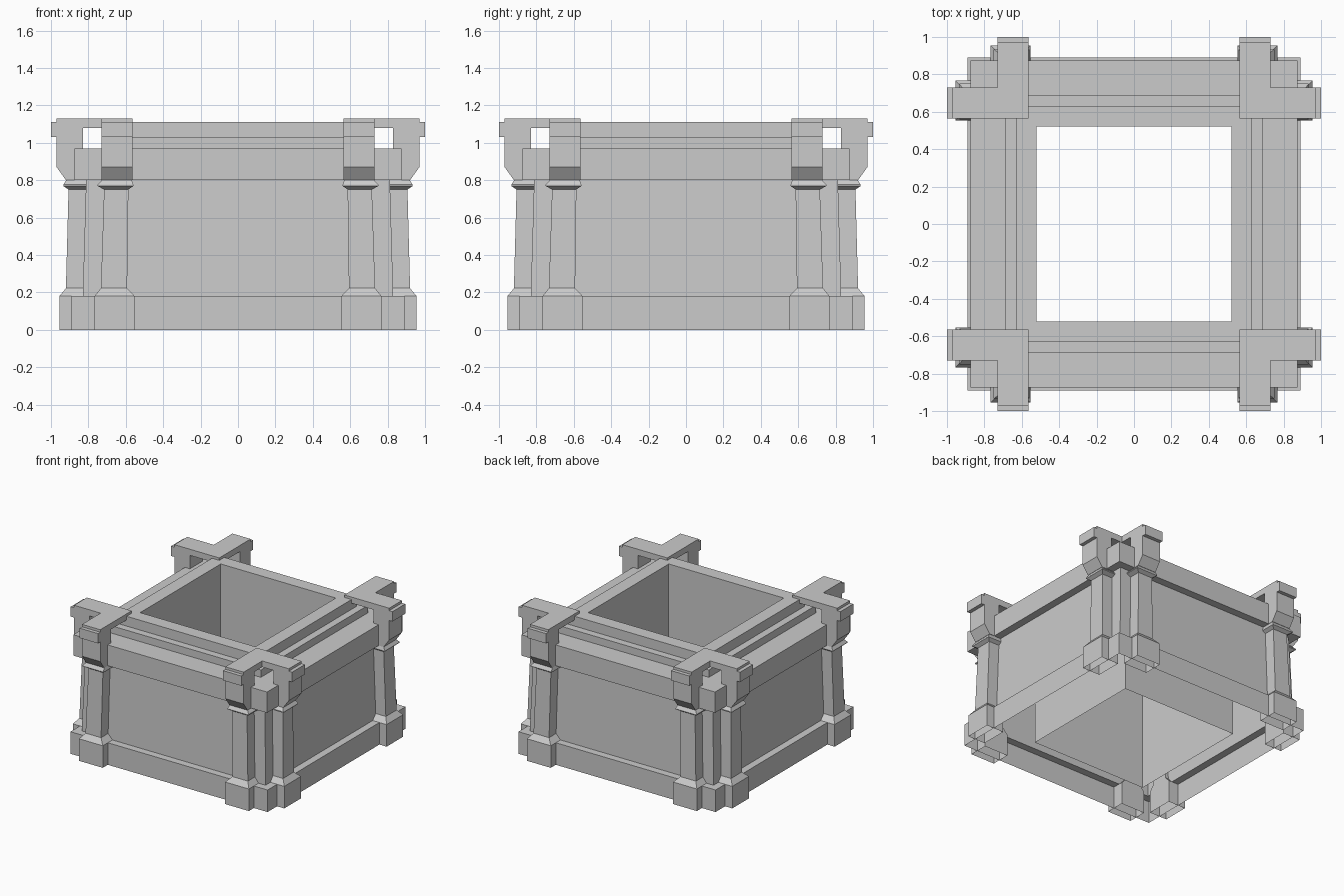
import bpy, bmesh, math
from mathutils import Matrix

if "Cube" in bpy.data.objects:
    bpy.data.objects.remove(bpy.data.objects["Cube"])


def finish(bm, name):
    bmesh.ops.recalc_face_normals(bm, faces=bm.faces)
    mesh = bpy.data.meshes.new(name)
    bm.to_mesh(mesh)
    bm.free()
    ob = bpy.data.objects.new(name, mesh)
    bpy.context.collection.objects.link(ob)
    return ob


def skin(bm, rings):
    """Join successive 4-point rings with quads."""
    rows = [[bm.verts.new(p) for p in ring] for ring in rings]
    for a, b in zip(rows, rows[1:]):
        for i in range(4):
            j = (i + 1) % 4
            bm.faces.new((a[i], a[j], b[j], b[i]))
    return rows


# Square hollow body: plinth, leaning wall, band, stepped rim and open well
bm = bmesh.new()
profile = [(.89, 0), (.89, .18), (.83, .18), (.812, .80), (.875, .80), (.875, .97),
           (.69, .97), (.69, 1.03), (.63, 1.03), (.63, 1.11), (.52, 1.11), (.52, 0)]
skin(bm, [[(-r, -r, z), (r, -r, z), (r, r, z), (-r, r, z)] for r, z in profile])
finish(bm, "square_body")


def place(bm, turn, side):
    """Mirror a part built on the front right, then turn it to its wall."""
    m = Matrix.Rotation(turn * math.pi / 2, 4, 'Z') @ Matrix.Diagonal((side, 1, 1, 1))
    bmesh.ops.transform(bm, matrix=m, verts=bm.verts)


# Pillar levels: (centre along wall, half width, outward reach, height)
LEVELS = [(.66, .107, .955, 0), (.66, .107, .955, .18), (.663, .07, .92, .222),
          (.651, .065, .906, .75), (.655, .095, .934, .768), (.655, .095, .934, .776),
          (.648, .08, .918, .80)]


def pillar(turn, side):
    bm = bmesh.new()
    rows = skin(bm, [[(c - w, -r, z), (c + w, -r, z), (c + w, -.80, z), (c - w, -.80, z)]
                     for c, w, r, z in LEVELS])
    bm.faces.new(rows[-1])
    place(bm, turn, side)
    finish(bm, "pillar")


def bracket(turn, side):
    # One arm of each corner starts where the other ends, forming an L
    start = .565 if side > 0 else .73
    pts = [(start, 1.13), (.97, 1.13), (.97, 1.11), (1, 1.11), (1, 1.03), (.97, 1.03),
           (.97, .87), (.92, .80), (.83, .80), (.83, 1.08), (start, 1.08)]
    bm = bmesh.new()
    face = bm.faces.new([bm.verts.new((.565, -r, z)) for r, z in pts])
    ext = bmesh.ops.extrude_face_region(bm, geom=[face], use_keep_orig=True)
    verts = [g for g in ext["geom"] if isinstance(g, bmesh.types.BMVert)]
    bmesh.ops.translate(bm, verts=verts, vec=(.165, 0, 0))
    place(bm, turn, side)
    finish(bm, "corner_bracket")


# Two pillars and brackets on each of the four walls
for turn in range(4):
    for side in (1, -1):
        pillar(turn, side)
        bracket(turn, side)
